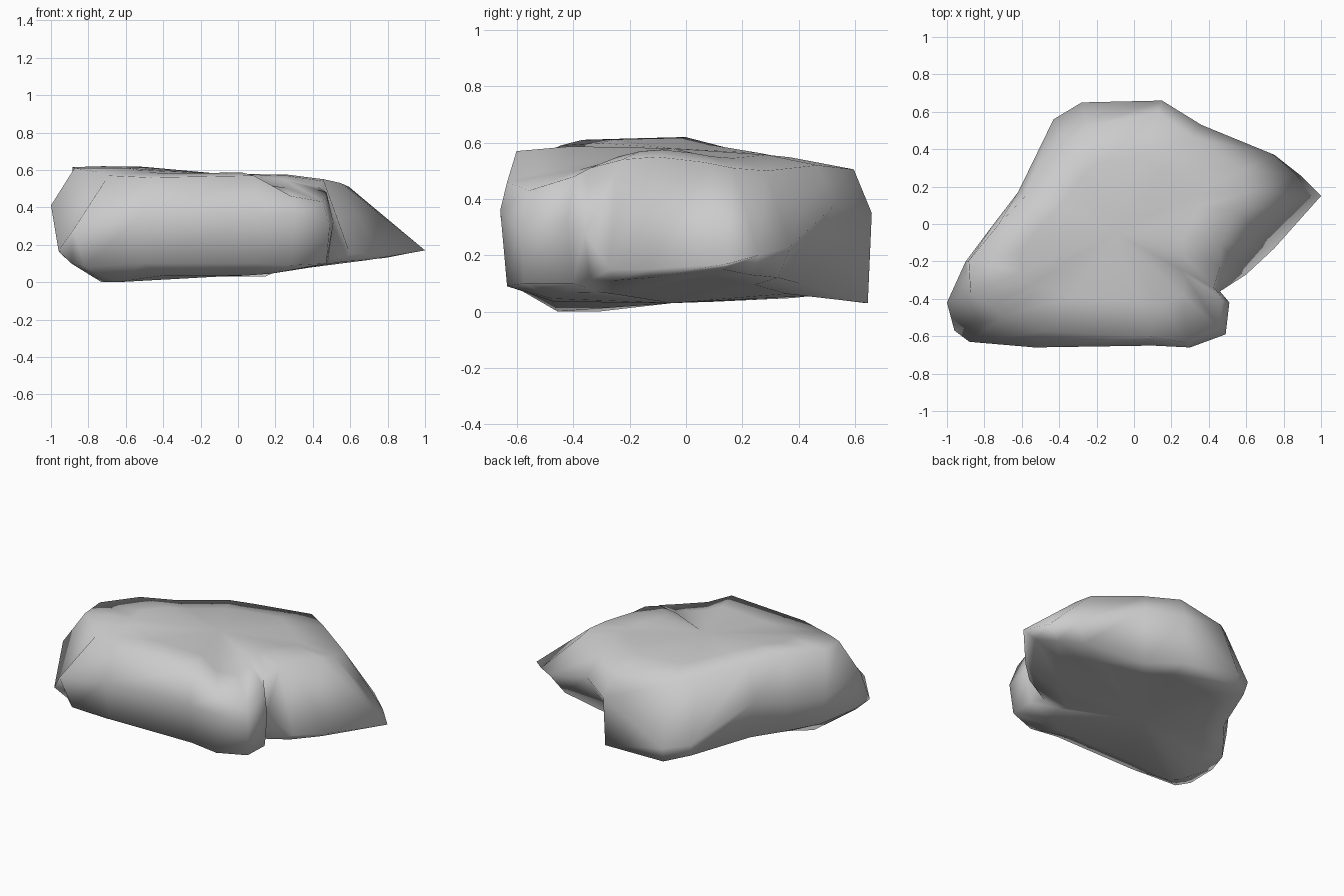
import bpy
import bmesh
from mathutils import Vector

# Remove the default object only
default = bpy.data.objects.get("Cube")
if default:
    bpy.data.objects.remove(default, do_unlink=True)


def make_material(name, colour):
    mat = bpy.data.materials.new(name)
    mat.use_nodes = True
    mat.diffuse_color = colour
    mat.node_tree.nodes["Principled BSDF"].inputs["Base Color"].default_value = colour
    return mat


# Outline of the boulder, counter-clockwise from its left end:
# x, y, belt height, rim height, rim scale, foot height, foot scale
COLUMNS = [
    (-1, -.42, .41, .61, .86, .16, .95),
    (-.96, -.57, .17, .59, .76, .1, .92),
    (-.88, -.63, .28, .57, .76, .08, .92),
    (-.53, -.66, .35, .56, .86, .1, .95),
    (.1, -.65, .36, .57, .92, .1, .95),
    (.3, -.66, .36, .46, .96, .09, .96),
    (.49, -.59, .3, .43, .94, .1, .97),
    (.51, -.42, .32, .48, .94, .1, .95),
    (.46, -.36, .28, .51, .94, .11, .94),
    (.6, -.27, .15, .54, .8, .11, .95),
    (.75, -.13, .15, .55, .66, .12, .95),
    (1, .15, .17, .53, .59, .15, .9),
    (.89, .26, .2, .51, .7, .13, .9),
    (.75, .37, .23, .5, .8, .12, .9),
    (.36, .53, .38, .52, .89, .1, .78),
    (.15, .66, .35, .505, .91, .03, .98),
    (-.28, .65, .12, .5, .82, .03, .98),
    (-.43, .56, .15, .53, .79, .07, .96),
    (-.62, .17, .34, .58, .92, .09, .93),
    (-.75, 0, .3, .62, .96, .1, .94),
    (-.9, -.2, .3, .615, .98, .12, .95),
]
CENTRE = Vector((-.1, -.05))


def add_ring(bm, scale_of, height_of):
    """One loop of vertices around the boulder, scaled about its middle."""
    ring = []
    for column in COLUMNS:
        flat = CENTRE.lerp(Vector(column[:2]), scale_of(column))
        ring.append(bm.verts.new((flat.x, flat.y, height_of(column))))
    return ring


def bridge(bm, lower, upper):
    """Quads between two neighbouring loops."""
    count = len(lower)
    for i in range(count):
        j = (i + 1) % count
        bm.faces.new((lower[i], lower[j], upper[j], upper[i]))


def close(bm, ring, height, upward):
    """Fan of triangles from a loop to a middle point."""
    tip = bm.verts.new((CENTRE.x, CENTRE.y, height))
    for i, vert in enumerate(ring):
        following = ring[(i + 1) % len(ring)]
        bm.faces.new((vert, following, tip) if upward else (following, vert, tip))


def underside(column):
    # The left end rests on the ground, the back and the pointed end rise off it
    x, y = column[:2]
    if x < -.85 and y < -.4:
        return 0
    return .035 + max(0, x - .2) * .11 + max(0, y - .4) * .08


def crown(column):
    # The top is a soft swell that follows the rim
    return column[3] * .6 + .245


# Boulder: underside, foot, belt, rim and crown loops
bm = bmesh.new()
rings = [
    add_ring(bm, lambda c: .7, underside),
    add_ring(bm, lambda c: c[6], lambda c: c[5]),
    add_ring(bm, lambda c: 1, lambda c: c[2]),
    add_ring(bm, lambda c: c[4], lambda c: c[3]),
    add_ring(bm, lambda c: c[4] * .65, crown),
]
for lower, upper in zip(rings, rings[1:]):
    bridge(bm, lower, upper)
close(bm, rings[0], .03, False)
close(bm, rings[-1], .58, True)
bmesh.ops.recalc_face_normals(bm, faces=bm.faces)
for face in bm.faces:
    face.smooth = True

mesh = bpy.data.meshes.new("boulder")
bm.to_mesh(mesh)
bm.free()
mesh.materials.append(make_material("stone grey", (.6, .6, .6, 1)))
boulder = bpy.data.objects.new("boulder", mesh)
bpy.context.collection.objects.link(boulder)
